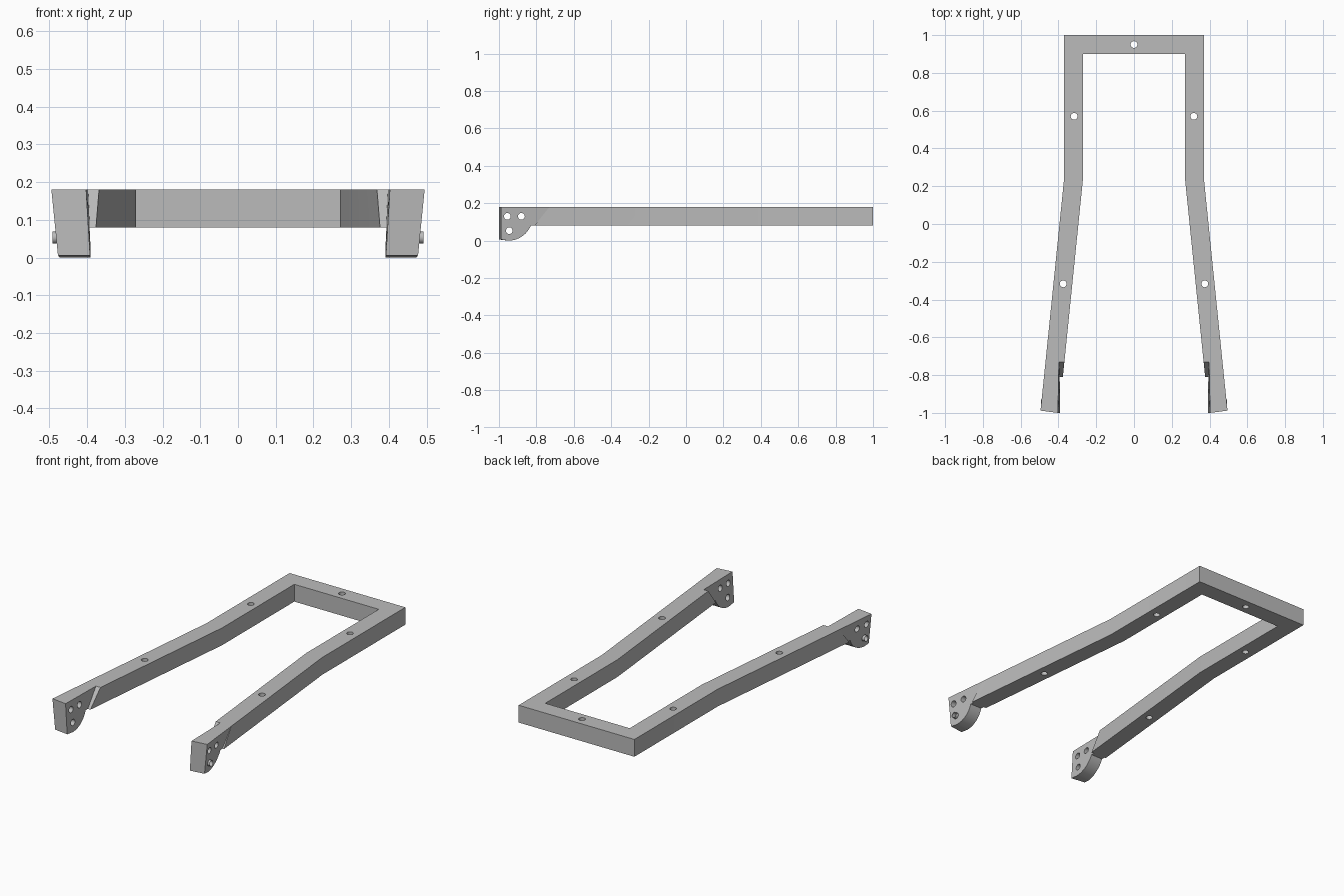
import bpy, bmesh
from math import sin, cos, asin, pi
from mathutils import Matrix, Vector

cube = bpy.data.objects.get("Cube")
if cube:
    bpy.data.objects.remove(cube)

grey = bpy.data.materials.new("plain grey")
grey.use_nodes = True
colour = (0.5, 0.5, 0.5, 1)
grey.diffuse_color = colour
grey.node_tree.nodes["Principled BSDF"].inputs["Base Color"].default_value = colour

TOP, BOTTOM, BEND, HOLE = 0.18, 0.08, 0.24, 0.018


def add_object(name, bm):
    bmesh.ops.recalc_face_normals(bm, faces=bm.faces)
    mesh = bpy.data.meshes.new(name)
    bm.to_mesh(mesh)
    bm.free()
    mesh.materials.append(grey)
    ob = bpy.data.objects.new(name, mesh)
    bpy.context.collection.objects.link(ob)
    return ob


def loft(name, ring_a, ring_b):
    """Solid between two matching outlines."""
    bm = bmesh.new()
    a = [bm.verts.new(p) for p in ring_a]
    b = [bm.verts.new(p) for p in ring_b]
    bm.faces.new(a)
    bm.faces.new(b[::-1])
    for i in range(len(a)):
        j = (i + 1) % len(a)
        bm.faces.new((a[i], a[j], b[j], b[i]))
    return add_object(name, bm)


def rods(name, centres, axis, length, radius, caps=True):
    bm = bmesh.new()
    turn = Vector((0, 0, 1)).rotation_difference(Vector(axis)).to_matrix().to_4x4()
    for c in centres:
        bmesh.ops.create_cone(bm, cap_ends=caps, segments=24, radius1=radius,
                              radius2=radius, depth=length,
                              matrix=Matrix.Translation(c) @ turn)
    return add_object(name, bm)


def drill(ob, centres, axis):
    cutter = rods("hole_cutter", centres, axis, 0.5, HOLE)
    cutter.hide_render = True
    mod = ob.modifiers.new("holes", "BOOLEAN")
    mod.operation, mod.solver, mod.object = "DIFFERENCE", "EXACT", cutter
    bpy.context.view_layer.objects.active = ob
    bpy.ops.object.modifier_apply(modifier=mod.name)
    bpy.data.objects.remove(cutter)


def arm_x(y, base):
    """Side of an arm, splaying outward in front of the bend."""
    return base + max(0, BEND - y) * 0.1016


# U-shaped frame with sloped arm ends
def frame_ring(z, end):
    half = [(0.37, 1), (0.37, BEND), (arm_x(end, 0.37), end),
            (arm_x(end, 0.27), end), (0.27, BEND), (0.27, 0.9)]
    outline = half + [(-x, y) for x, y in half[::-1]]
    return [(x, y, z) for x, y in outline]


frame = loft("frame", frame_ring(BOTTOM, -0.81), frame_ring(TOP, -0.73))
drill(frame, [(0, 0.95, 0.1)] + [(s * x, y, 0.1) for s in (-1, 1)
      for x, y in ((0.317, 0.57), (0.375, -0.317))], (0, 0, 1))

# Rounded mounting ends, narrowing toward the bottom
profile = [(-0.73, TOP), (-0.99, TOP), (-0.99, 0.006)]
start = asin(0.05 / 0.13)
for i in range(13):
    a = pi / 2 + (start - pi / 2) * i / 12
    profile.append((-0.95 + 0.13 * cos(a), 0.13 - 0.13 * sin(a)))
profile.append((-0.81, BOTTOM))


def front_shift(y, dy):
    return y + dy if y == -0.99 else y


for side, s in (("left", 1), ("right", -1)):
    inner = [(s * (0.403 - 0.06 * (TOP - z) - 0.02 * (y + 1)),
              front_shift(y, -0.01), z) for y, z in profile]
    outer = [(s * (arm_x(y, 0.37) - 0.1 * (TOP - z)),
              front_shift(y, 0.002), z) for y, z in profile]
    end = loft(side + "_mounting_end", inner, outer)
    drill(end, [(s * 0.44, y, z) for y, z in
          ((-0.955, 0.13), (-0.88, 0.13), (-0.945, 0.053))], (1, 0, 0))
    # Short sleeve standing out of the lower hole
    rods(side + "_sleeve", [(s * 0.478, -0.945, 0.053)], (1, 0, 0),
         0.028, HOLE - 0.002, caps=False)

for ob in bpy.context.scene.objects:
    if ob.type == "MESH" and grey.name in ob.data.materials:
        bpy.ops.object.select_all(action="DESELECT")
        ob.select_set(True)
        bpy.context.view_layer.objects.active = ob
        bpy.ops.object.shade_smooth_by_angle(angle=0.35)
